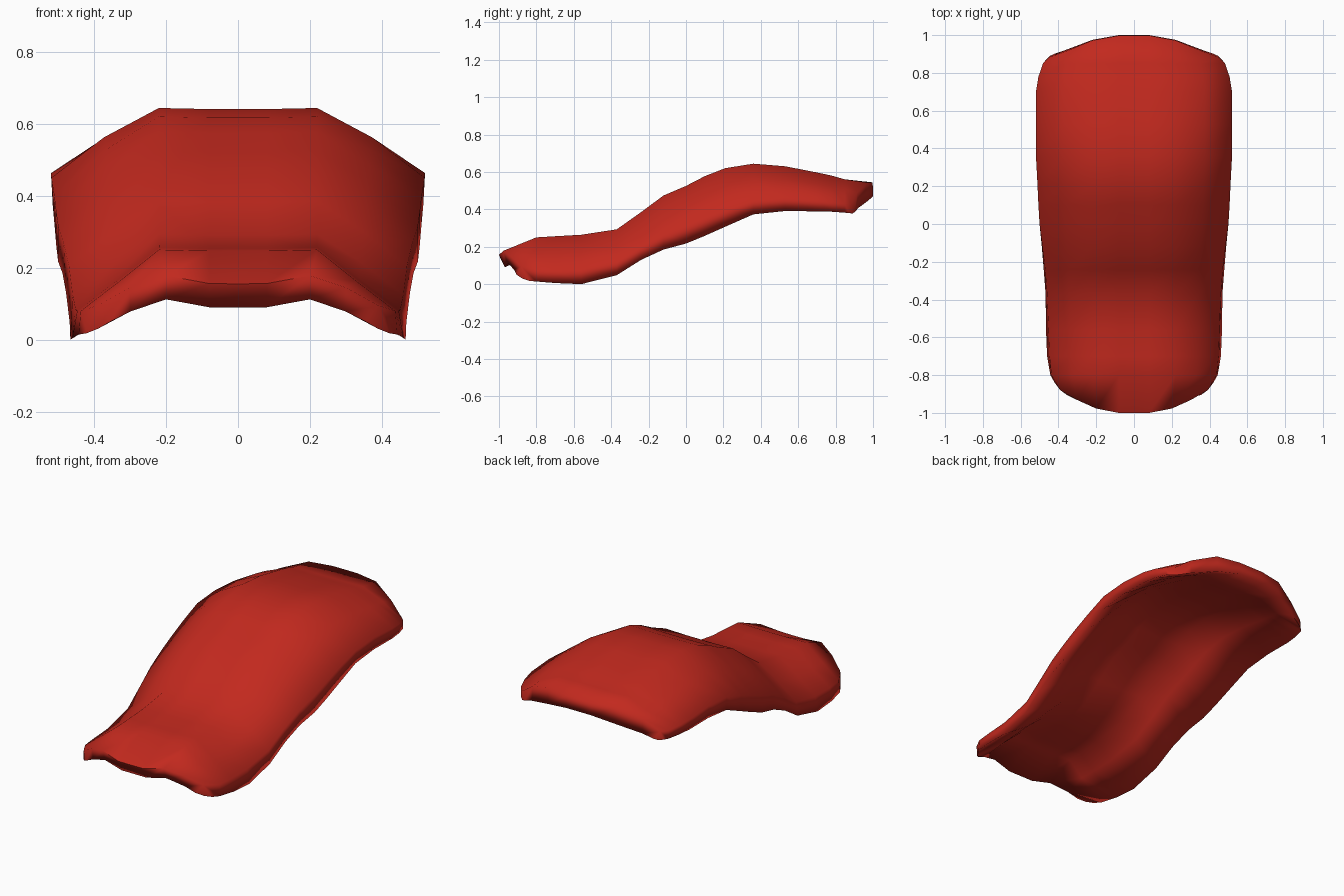
import bpy, bmesh

red = bpy.data.materials.new("glossy red")
red.diffuse_color = (0.54, 0.022, 0.013, 1)
THICK = 0.072

# Cross-sections along the body: y, shoulder half-width, crown z, shoulder z, hem half-width, hem z
stations = [
    (-0.80, 0.437, 0.250, 0.080, 0.443, 0.014),
    (-0.70, 0.447, 0.256, 0.080, 0.460, 0.006),
    (-0.56, 0.452, 0.264, 0.085, 0.466, 0.000),
    (-0.37, 0.460, 0.293, 0.125, 0.468, 0.048),
    (-0.24, 0.470, 0.385, 0.205, 0.478, 0.130),
    (-0.12, 0.485, 0.474, 0.270, 0.488, 0.185),
    (0.00, 0.500, 0.525, 0.315, 0.500, 0.217),
    (0.10, 0.506, 0.577, 0.357, 0.505, 0.258),
    (0.21, 0.511, 0.620, 0.400, 0.509, 0.307),
    (0.36, 0.519, 0.644, 0.450, 0.515, 0.373),
    (0.53, 0.520, 0.630, 0.463, 0.516, 0.391),
    (0.70, 0.519, 0.597, 0.452, 0.515, 0.389),
    (0.78, 0.506, 0.580, 0.442, 0.504, 0.387),
    (0.85, 0.482, 0.560, 0.430, 0.482, 0.382),
]


def section(y, w, zc, zs, we, ze):
    """Half section from the centre line out to the hem."""
    mid = 0.22 + (w - 0.22) * 0.51
    drop = 0.52 if y < -0.4 else 0.47 if y < 0 else 0.42
    return [(0, y, zc - 0.003), (0.08, y, zc - 0.003), (0.22, y, zc),
            (mid, y, zc - (zc - zs) * drop),
            (w, y, zs), (we, y, ze)]


# Rounded ends: turned-under nose lip and upright tail lip
nose_hem = [(0, -0.968, 0.09), (0.08, -0.968, 0.09), (0.20, -0.952, 0.112),
            (0.30, -0.92, 0.078), (0.355, -0.905, 0.05), (0.39, -0.875, 0.03)]
nose_lip = [(0, -1.0, 0.155), (0.08, -1.0, 0.156), (0.20, -0.977, 0.178),
            (0.30, -0.932, 0.145), (0.39, -0.88, 0.095), (0.42, -0.84, 0.018)]
tail_lip = [(0, 0.998, 0.544), (0.08, 0.998, 0.544), (0.22, 0.972, 0.543),
            (0.36, 0.915, 0.49), (0.45, 0.882, 0.427), (0.464, 0.872, 0.38)]
tail_hem = [(0, 1.0, 0.47), (0.08, 1.0, 0.47), (0.22, 0.975, 0.447),
            (0.36, 0.922, 0.408), (0.42, 0.902, 0.385), (0.445, 0.89, 0.378)]

half = [nose_hem, nose_lip] + [section(*s) for s in stations] + [tail_lip, tail_hem]

# Outer skin: mirror every half row and skin the grid
bm = bmesh.new()
rows = []
for r in half:
    full = [(-x, y, z) for x, y, z in reversed(r[1:])] + r
    rows.append([bm.verts.new(p) for p in full])


def skin(grid, flip=False):
    for a, b in zip(grid, grid[1:]):
        for i in range(len(a) - 1):
            quad = (a[i], a[i + 1], b[i + 1], b[i])
            bm.faces.new(quad[::-1] if flip else quad).smooth = True


skin(rows)
bm.normal_update()

# Inner skin: inset by the wall thickness, joined to the outer skin at the hem
inner = [rows[0]]
for row in rows[2:-2]:
    mids = [bm.verts.new(v.co - v.normal * THICK) for v in row[2:-2]]
    inner.append([row[0]] + mids + [row[-1]])
n = len(rows[0])
inner = [[r[0]] + r[2:-2] + [r[-1]] if len(r) == n else r for r in (rows[0], *inner[1:], rows[-1])]
skin(inner, flip=True)

# Crisp crease along the middle of the nose lip and around the hem
for v, w in zip(rows[1], rows[1][1:]):
    if max(abs(v.co.x), abs(w.co.x)) < 0.21:
        bm.edges.get((v, w)).smooth = False
for e in bm.edges:
    if len(e.link_faces) == 2 and e.calc_face_angle() > 1.6:
        e.smooth = False

mesh = bpy.data.meshes.new("shell_panel")
bm.to_mesh(mesh)
bm.free()
mesh.materials.append(red)
shell = bpy.data.objects.new("shell_panel", mesh)
bpy.context.collection.objects.link(shell)
